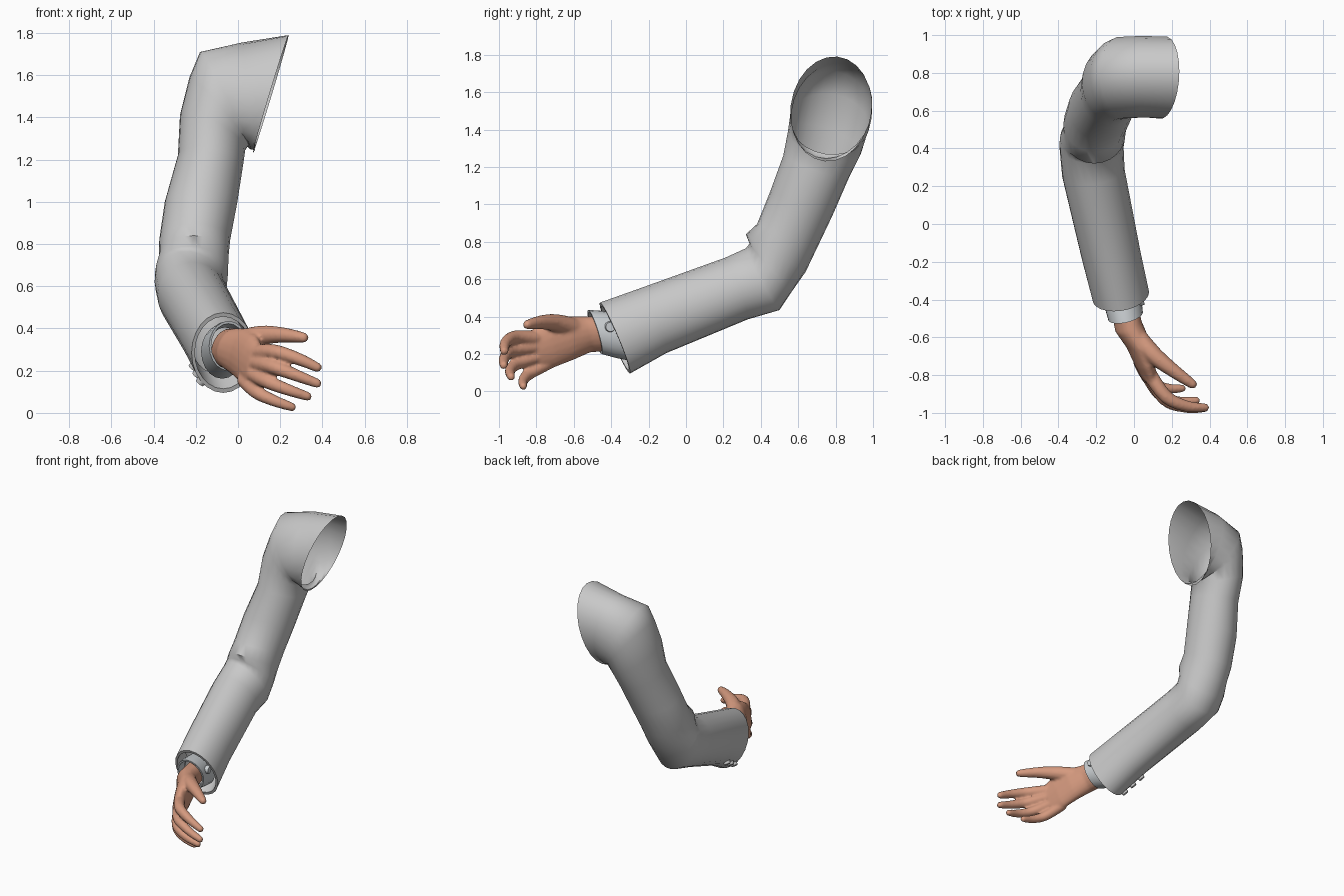
import bpy, bmesh, math
from mathutils import Vector as V, Matrix

if "Cube" in bpy.data.objects:
    bpy.data.objects.remove(bpy.data.objects["Cube"])


def material(name, rgb):
    m = bpy.data.materials.new(name)
    m.diffuse_color = (*rgb, 1)
    m.use_nodes = True
    m.node_tree.nodes["Principled BSDF"].inputs["Base Color"].default_value = m.diffuse_color
    return m


GREY = material("sleeve_grey", (0.58, 0.58, 0.58))
SHIRT = material("shirt_pale_grey", (0.60, 0.63, 0.65))
SKIN = material("skin", (0.66, 0.32, 0.21))


def finish(bm, name, mat, angle=60):
    bmesh.ops.recalc_face_normals(bm, faces=bm.faces[:])
    me = bpy.data.meshes.new(name)
    bm.to_mesh(me)
    bm.free()
    ob = bpy.data.objects.new(name, me)
    bpy.context.collection.objects.link(ob)
    me.materials.append(mat)
    bpy.ops.object.select_all(action='DESELECT')
    ob.select_set(True)
    bpy.context.view_layer.objects.active = ob
    bpy.ops.object.shade_smooth_by_angle(angle=math.radians(angle))
    return ob


def loft(bm, rings, sides, caps=False):
    """Skin elliptical rings, each given as (centre, half axis, half axis)."""
    loops = [[bm.verts.new(c + o * math.cos(t) + f * math.sin(t))
              for t in (2 * math.pi * i / sides for i in range(sides))]
             for c, o, f in rings]
    for a, b in zip(loops, loops[1:]):
        for i in range(sides):
            j = (i + 1) % sides
            bm.faces.new((a[i], a[j], b[j], b[i]))
    if caps:
        bm.faces.new(loops[0])
        bm.faces.new(loops[-1])


def catmull(pts, steps):
    """Smooth samples through a list of points."""
    p = [pts[0]] + pts + [pts[-1]]
    out = []
    for a, b, c, d in zip(p, p[1:], p[2:], p[3:]):
        for t in (s / steps for s in range(steps)):
            out.append(0.5 * (2 * b + (c - a) * t + (2 * a - 5 * b + 4 * c - d) * t * t
                              + (3 * b - a - 3 * c + d) * t ** 3))
    return out + [pts[-1]]


def finger(bm, pts, root, tip):
    """Round finger along a smooth path, tapering from root to tip radius."""
    path = catmull([V(p) for p in pts], 4)
    n = len(path) - 1
    rings = []
    for i, c in enumerate(path):
        r = root + (tip - root) * (i / n) ** 1.5
        d = path[min(i + 1, n)] - path[max(i - 1, 0)]
        side = d.cross(V((0, 0, 1))).normalized() * r
        rings.append((c, side, d.cross(side).normalized() * r))
    loft(bm, rings, 12, True)
    for c, r in ((path[0], root), (path[-1], tip)):
        bmesh.ops.create_uvsphere(bm, u_segments=12, v_segments=8, radius=r,
                                  matrix=Matrix.Translation(c))


def button(name, pos, normal, radius, depth, mat):
    bm = bmesh.new()
    rot = V(normal).to_track_quat('Z', 'Y').to_matrix().to_4x4()
    bmesh.ops.create_cone(bm, cap_ends=True, segments=14, radius1=radius,
                          radius2=radius * 0.85, depth=depth,
                          matrix=Matrix.Translation(V(pos)) @ rot)
    finish(bm, name, mat, 30)


# Sleeve, shoulder to cuff: centre x y z, outward axis x z, forward axis y z
profile = [
    (.155, .775, 1.51, .085, .28, -.215, .02),
    (.05, .78, 1.50, -.03, .255, -.215, 0),
    (-.06, .775, 1.48, -.12, .23, -.215, .03),
    (-.09, .765, 1.43, -.14, .16, -.21, .03),
    (-.12, .74, 1.33, -.155, .08, -.195, .06),
    (-.13, .695, 1.20, -.155, .02, -.175, .06),
    (-.175, .615, 1.0, -.172, 0, -.168, .06),
    (-.205, .535, .82, -.168, 0, -.155, .075),
    (-.21, .48, .74, -.165, 0, -.16, .10),
    (-.22, .455, .665, -.172, .01, -.115, .125),
    (-.225, .41, .60, -.17, .02, -.09, .165),
    (-.215, .27, .55, -.165, 0, -.06, .165),
    (-.12, -.17, .38, -.155, 0, -.065, .175),
    (-.07, -.38, .285, -.15, 0, -.08, .19),
]
sleeve = [(V((x, y, z)), V((ox, .12 * oz - (.02 if y < .3 else 0), oz)), V((0, fy, fz)))
          for x, y, z, ox, oz, fy, fz in profile]
wrist_ring, forearm_ring = sleeve[-1], sleeve[-2]
# hem turned inwards
c, o, f = wrist_ring
hem = [(c, o * .9, f * .9), (c.lerp(forearm_ring[0], .55), o * .83, f * .8)]
bm = bmesh.new()
loft(bm, sleeve + hem, 24)
finish(bm, "sleeve", GREY)

# Row of buttons on the lower outer side of the sleeve
ends = [c + o * .64 - f * .77 for c, o, f in (wrist_ring, forearm_ring)]
for k in range(3):
    button(f"sleeve_button_{k + 1}", ends[0].lerp(ends[1], .12 + .33 * k),
           (-.6, .25, -.75), .026, .03, GREY)

# Shirt cuff with a rolled front edge: position along the wrist and scale
back, front = V((-.075, -.33, .29)), V((-.045, -.487, .318))
bm = bmesh.new()
loft(bm, [(back.lerp(front, t), V((-.10, -.02, 0)) * s, V((0, -.039, .128)) * s)
          for t, s in ((0, 1), (.57, .98), (1, .92), (1, .82), (.45, .8))], 20)
finish(bm, "shirt_cuff", SHIRT, 40)
button("shirt_cuff_button", (.04, -.405, .345), (1, .15, 0), .03, .025, SHIRT)

# Palm: centre, half thickness, half breadth
bm = bmesh.new()
loft(bm, [(V((x, y, z)), V((-.9, -.43, 0)) * w, V((.2, -.25, 1)) * h)
          for x, y, z, w, h in ((-.06, -.38, .31, .075, .09),
                                (-.03, -.54, .305, .075, .097),
                                (.02, -.63, .285, .064, .116),
                                (.055, -.73, .25, .053, .12),
                                (.08, -.81, .22, .038, .103))], 20, True)
# Four curled fingers fanning from the knuckle line, index to little
index_root, little_root = V((.08, -.79, .285)), V((.03, -.73, .155))
for k, joints in enumerate((
    ((.17, -.915, .290), (.28, -.965, .258), (.375, -.972, .216)),
    ((.16, -.925, .220), (.27, -.970, .180), (.375, -.975, .140)),
    ((.13, -.895, .152), (.23, -.940, .112), (.33, -.935, .078)),
    ((.09, -.835, .097), (.17, -.870, .058), (.255, -.870, .028)),
)):
    finger(bm, [index_root.lerp(little_root, k / 3), *joints], .039 - .001 * k, .023 - .0007 * k)
# Thumb
finger(bm, [(0, -.58, .335), (.10, -.69, .365), (.20, -.77, .37), (.31, -.848, .357)], .054, .025)

# Fuse palm, fingers and thumb into one soft skin
hand = finish(bm, "hand", SKIN, 180)
remesh = hand.modifiers.new("fuse", 'REMESH')
remesh.mode = 'VOXEL'
remesh.voxel_size = .009
remesh.use_smooth_shade = True
smooth = hand.modifiers.new("soften", 'SMOOTH')
smooth.factor = .5
smooth.iterations = 4
for m in ("fuse", "soften"):
    bpy.ops.object.modifier_apply(modifier=m)
